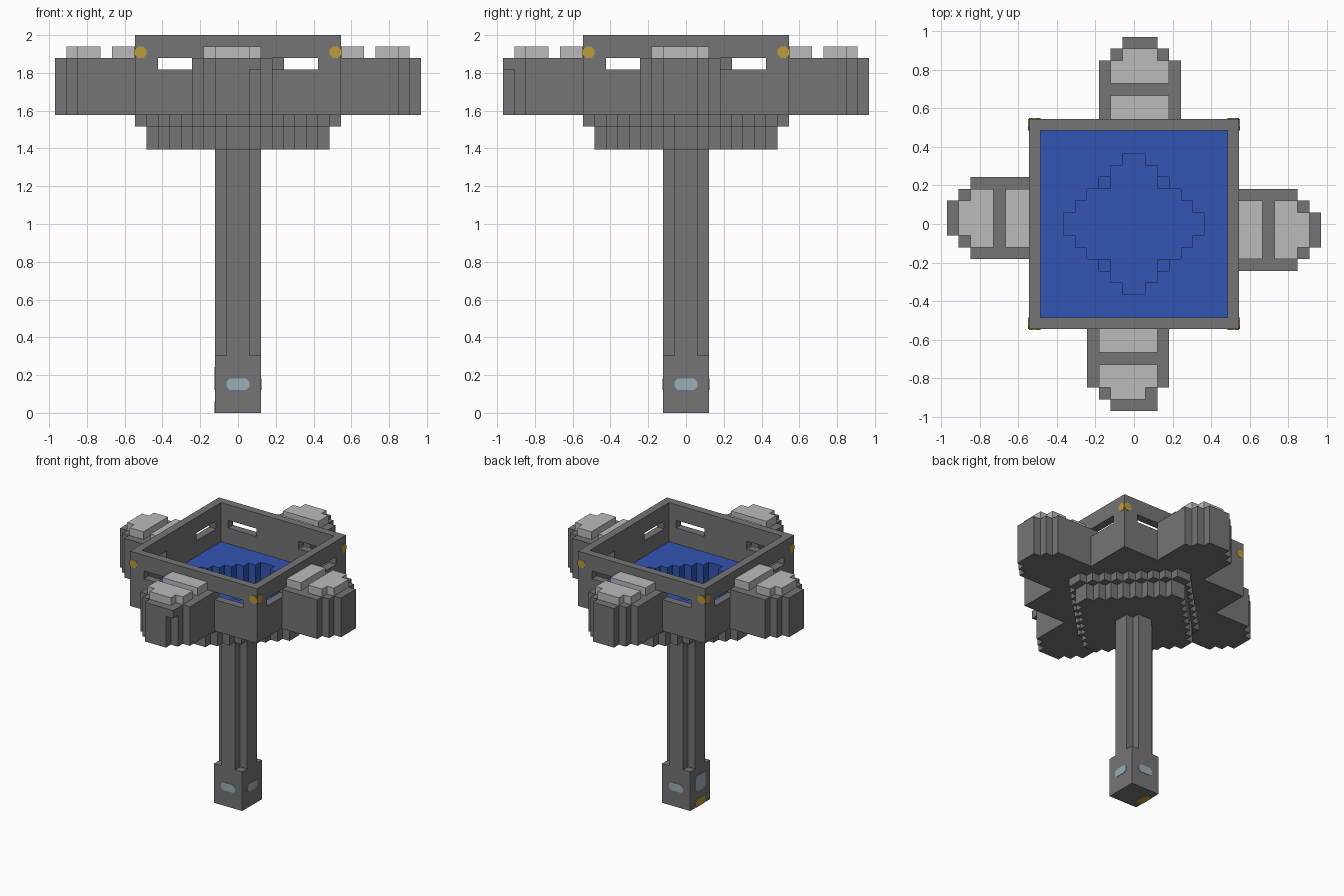
import bpy, bmesh
from math import radians
from mathutils import Matrix

U = 2 / 33  # one block of the grid

if "Cube" in bpy.data.objects:
    bpy.data.objects.remove(bpy.data.objects["Cube"])


def material(name, rgb):
    m = bpy.data.materials.new(name)
    m.use_nodes = True
    col = (*rgb, 1)
    m.diffuse_color = col
    m.node_tree.nodes["Principled BSDF"].inputs["Base Color"].default_value = col
    return m


STONE = material("dark stone", (0.178, 0.178, 0.178))
SLAB = material("pale stone", (0.49, 0.5, 0.495))
WATER = material("water blue", (0.032, 0.091, 0.445))
GOLD = material("gold", (0.51, 0.33, 0.045))
GLASS = material("pale blue", (0.33, 0.43, 0.485))


def rect(x0, x1, y0, y1):
    return [(x0, y0), (x1, y0), (x1, y1), (x0, y1)]


def square(r):
    return rect(-r, r, -r, r)


def stepped(r):
    """Staircase diamond of radius r."""
    pts = []
    for j in range(r):
        if j:
            pts.append((r - j, j))
        pts.append((r - j, j + 1))
    loop = []
    for _ in range(4):
        loop += pts
        pts = [(-y, x) for x, y in pts]
    return loop


def chamfered(x0, x1, y0, y1, c=0.28):
    return [(x0 + c, y0), (x1 - c, y0), (x1, y0 + c), (x1, y1 - c),
            (x1 - c, y1), (x0 + c, y1), (x0, y1 - c), (x0, y0 + c)]


def prism(name, loops, z0, z1, mats, rule=None, place=Matrix()):
    """Extrude an outline (and optional hole outline) between two heights."""
    bm = bmesh.new()
    edges = []
    for loop in loops:
        vs = [bm.verts.new((x, y, z0)) for x, y in loop]
        edges += [bm.edges.new((a, b)) for a, b in zip(vs, vs[1:] + vs[:1])]
    if len(loops) == 1:
        bm.faces.new(vs)
    else:
        bmesh.ops.triangle_fill(bm, edges=edges, use_beauty=True)
    ext = bmesh.ops.extrude_face_region(bm, geom=bm.faces[:], use_keep_orig=True)
    top = [g for g in ext["geom"] if isinstance(g, bmesh.types.BMVert)]
    bmesh.ops.translate(bm, verts=top, vec=(0, 0, z1 - z0))
    bmesh.ops.recalc_face_normals(bm, faces=bm.faces[:])
    bm.normal_update()
    if rule:
        for f in bm.faces:
            f.material_index = rule(f.normal, f.calc_center_median())
    bm.transform(Matrix.Scale(U, 4) @ place)
    me = bpy.data.meshes.new(name)
    bm.to_mesh(me)
    bm.free()
    for m in mats:
        me.materials.append(m)
    ob = bpy.data.objects.new(name, me)
    bpy.context.collection.objects.link(ob)
    return ob


def turn(deg):
    return Matrix.Rotation(radians(deg), 4, "Z")


def plate(name, outline, dist, deg, mat):
    """Thin painted plate on an upright face."""
    place = turn(deg) @ Matrix.Translation((0, -dist, 0)) @ Matrix.Rotation(radians(90), 4, "X")
    prism(name, [outline], 0, 0.05, [mat], place=place)


# handle: square foot and grooved pole
prism("foot", [square(2)], 0, 5, [STONE])
prism("pole", [stepped(2)], 5, 23, [STONE])

# stepped underside with the pool pit
prism("lower_step", [stepped(8)], 23, 25, [STONE, WATER], lambda n, c: int(n.z > 0.5))
prism("upper_step", [stepped(9), stepped(6)], 25, 26, [STONE, WATER],
      lambda n, c: int(abs(n.z) < 0.5 and n.x * c.x + n.y * c.y < 0))
prism("pool_floor", [square(8), stepped(6)], 26, 28, [WATER, STONE],
      lambda n, c: int(n.z < -0.5))
for sx in (-1, 1):
    for sy in (-1, 1):
        xs, ys = sorted((2 * sx, 3 * sx)), sorted((3 * sy, 4 * sy))
        prism("pit_ledge", [rect(*xs, *ys)], 25, 26, [WATER])

# basin wall with slot windows
wall = prism("basin_wall", [square(9), square(8)], 26, 33, [STONE])
for deg in range(0, 360, 90):
    for x0 in (-7, 3):
        cutter = prism("window_cutter", [rect(x0, x0 + 4, 7.5, 9.5)], 30, 31, [STONE],
                       place=turn(deg))
        cutter.hide_render = True
        mod = wall.modifiers.new("window", "BOOLEAN")
        mod.operation = "DIFFERENCE"
        mod.solver = "EXACT"
        mod.object = cutter
bpy.context.view_layer.update()
cut = bpy.data.meshes.new_from_object(wall.evaluated_get(bpy.context.evaluated_depsgraph_get()))
wall.modifiers.clear()
wall.data = cut
for ob in [o for o in bpy.data.objects if o.name.startswith("window_cutter")]:
    bpy.data.objects.remove(ob)

# four arms with pale slabs, turned around the basin
ARM = [(-3, 9), (4, 9), (4, 14), (3, 14), (3, 15), (2, 15),
       (2, 16), (-1, 16), (-1, 15), (-2, 15), (-2, 14), (-3, 14)]
OUTER = [(-2, 12), (3, 12), (3, 14), (2, 14), (2, 15), (-1, 15), (-1, 14), (-2, 14)]
for side, deg in (("back", 0), ("right", 90), ("front", 180), ("left", 270)):
    prism(side + "_arm", [ARM], 26, 31, [STONE], place=turn(deg))
    prism(side + "_inner_slab", [rect(-2, 3, 9, 11)], 31, 32, [SLAB], place=turn(deg))
    prism(side + "_outer_slab", [OUTER], 31, 32, [SLAB], place=turn(deg))
    # gold studs at the wall corners
    for x0 in (-9, 8):
        plate(side + "_corner_stud", chamfered(x0, x0 + 1, 31, 32), 9, deg, GOLD)
prism("front_arm_overhang", [rect(1, 2, -16, -15)], 30, 31, [STONE])

# inlays on the foot
for deg in (0, 90, 180):
    plate("foot_inlay", chamfered(-1, 1, 2, 3), 2, deg, GLASS)
plate("tall_foot_inlay", chamfered(-1, 1, 2, 4), 2, 270, GLASS)
plate("foot_stud", chamfered(-1, 1, 0, 1), 2, 270, GOLD)
prism("foot_stud_base", [chamfered(-2, -1, -1, 1)], -0.03, 0, [GOLD])
